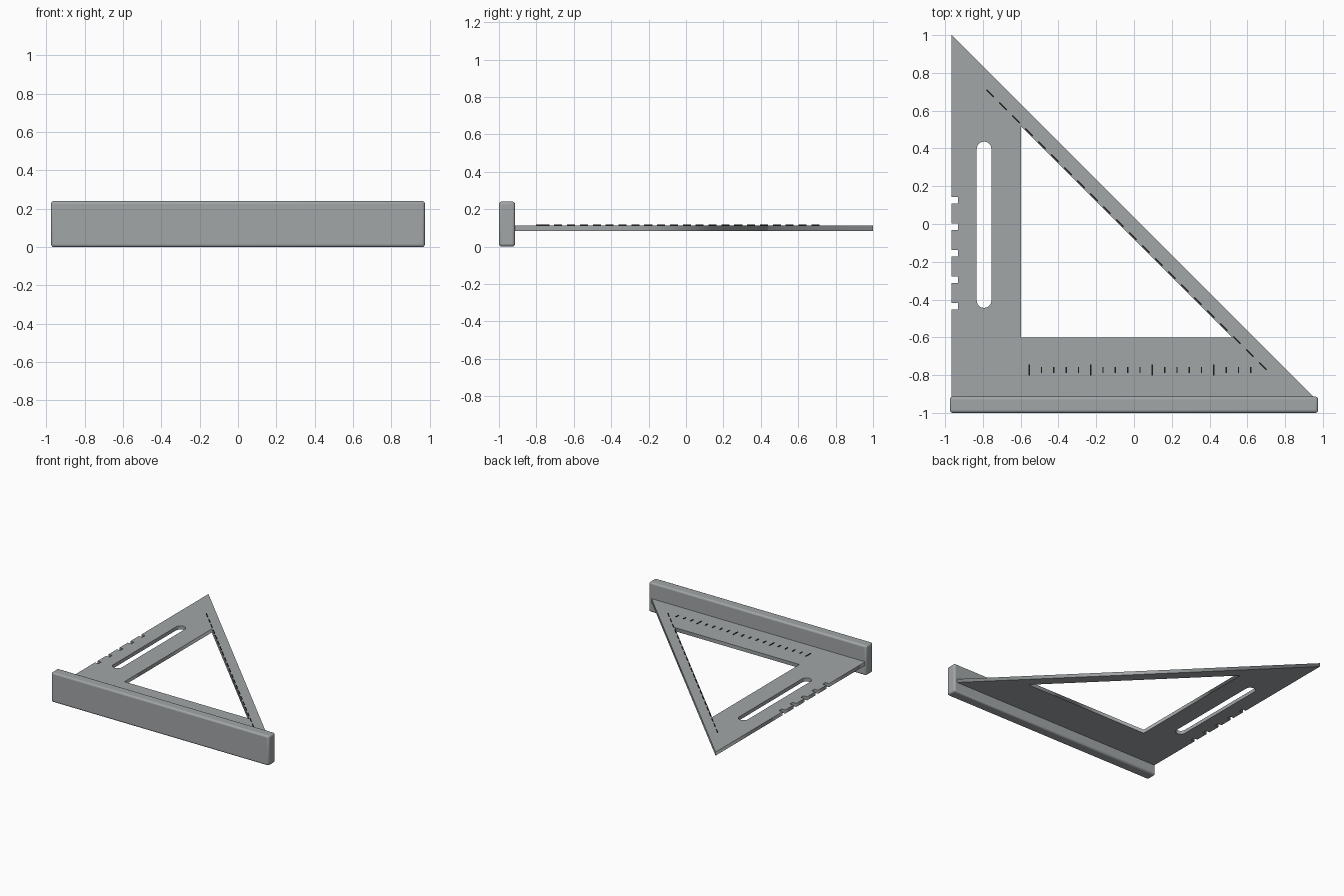
import bpy
import math
from mathutils import Matrix, Vector

cube = bpy.data.objects.get("Cube")
if cube:
    bpy.data.objects.remove(cube, do_unlink=True)


def material(name, color):
    mat = bpy.data.materials.new(name)
    mat.use_nodes = True
    mat.diffuse_color = (*color, 1)
    mat.node_tree.nodes["Principled BSDF"].inputs["Base Color"].default_value = (*color, 1)
    return mat


metal = material("brushed grey metal", (0.36, 0.38, 0.39))
ink = material("black marking", (0.01, 0.01, 0.01))


def box(name, center, size, mat, turn=0):
    bpy.ops.mesh.primitive_cube_add(size=1)
    obj = bpy.context.object
    obj.name = name
    obj.data.transform(Matrix.Diagonal((*size, 1)))
    obj.location = center
    obj.rotation_euler.z = turn
    obj.data.materials.append(mat)
    return obj


def join(name, parts):
    bpy.ops.object.select_all(action="DESELECT")
    for part in parts:
        part.select_set(True)
    bpy.context.view_layer.objects.active = parts[0]
    bpy.ops.object.join()
    parts[0].name = name


# Plate outline: triangle with square notches down the left edge
LEFT, BOTTOM, HYP = -0.965, -0.92, 0.035      # hypotenuse is x + y = HYP
outline = [(LEFT, BOTTOM), (HYP - BOTTOM, BOTTOM), (LEFT, HYP - LEFT)]
for i in range(5):
    y = 0.125 - 0.14 * i
    top, low, deep = y + 0.017, y - 0.017, LEFT + 0.033
    outline += [(LEFT, top), (deep, top), (deep, low), (LEFT, low)]

# Window and rounded slot
window = [(-0.597, -0.6), (0.52, -0.6), (-0.597, 0.517)]
slot = []
R, STEPS = 0.039, 12
for cy, start in ((0.397, 0), (-0.405, math.pi)):
    for i in range(STEPS + 1):
        a = start + math.pi * i / STEPS
        slot.append((-0.794 + R * math.cos(a), cy + R * math.sin(a)))

# Plate: filled flat curve given thickness
curve = bpy.data.curves.new("plate", "CURVE")
curve.dimensions = "2D"
curve.fill_mode = "BOTH"
curve.extrude = 0.0145
for loop in (outline, window, slot):
    spline = curve.splines.new("POLY")
    spline.points.add(len(loop) - 1)
    for point, (x, y) in zip(spline.points, loop):
        point.co = (x, y, 0, 1)
    spline.use_cyclic_u = True
plate = bpy.data.objects.new("plate", curve)
plate.location.z = 0.0975
bpy.context.collection.objects.link(plate)
curve.materials.append(metal)
bpy.ops.object.select_all(action="DESELECT")
plate.select_set(True)
bpy.context.view_layer.objects.active = plate
bpy.ops.object.convert(target="MESH")

# Fence: rounded bar along the front
fence = box("fence", (0, -0.957, 0.12), (1.95, 0.086, 0.24), metal)
bevel = fence.modifiers.new("rounded edges", "BEVEL")
bevel.width = 0.014
bevel.segments = 3
bpy.ops.object.shade_smooth_by_angle(angle=math.radians(35))

# Ruler marks, every fifth one longer
TOP = 0.1135
marks = []
for i in range(19):
    length = 0.058 if i % 5 == 0 else 0.032
    marks.append(box("ruler_mark", (-0.555 + 0.0652 * i, -0.772, TOP),
                     (0.007, length, 0.006), ink))
join("ruler_marks", marks)

# Angle marks in a dashed line beside the hypotenuse
first, last = Vector((-0.762, 0.692, TOP)), Vector((0.682, -0.752, TOP))
COUNT = 22
marks = [box("angle_mark", first.lerp(last, i / (COUNT - 1)), (0.055, 0.006, 0.006),
             ink, -math.pi / 4) for i in range(COUNT)]
join("angle_marks", marks)
